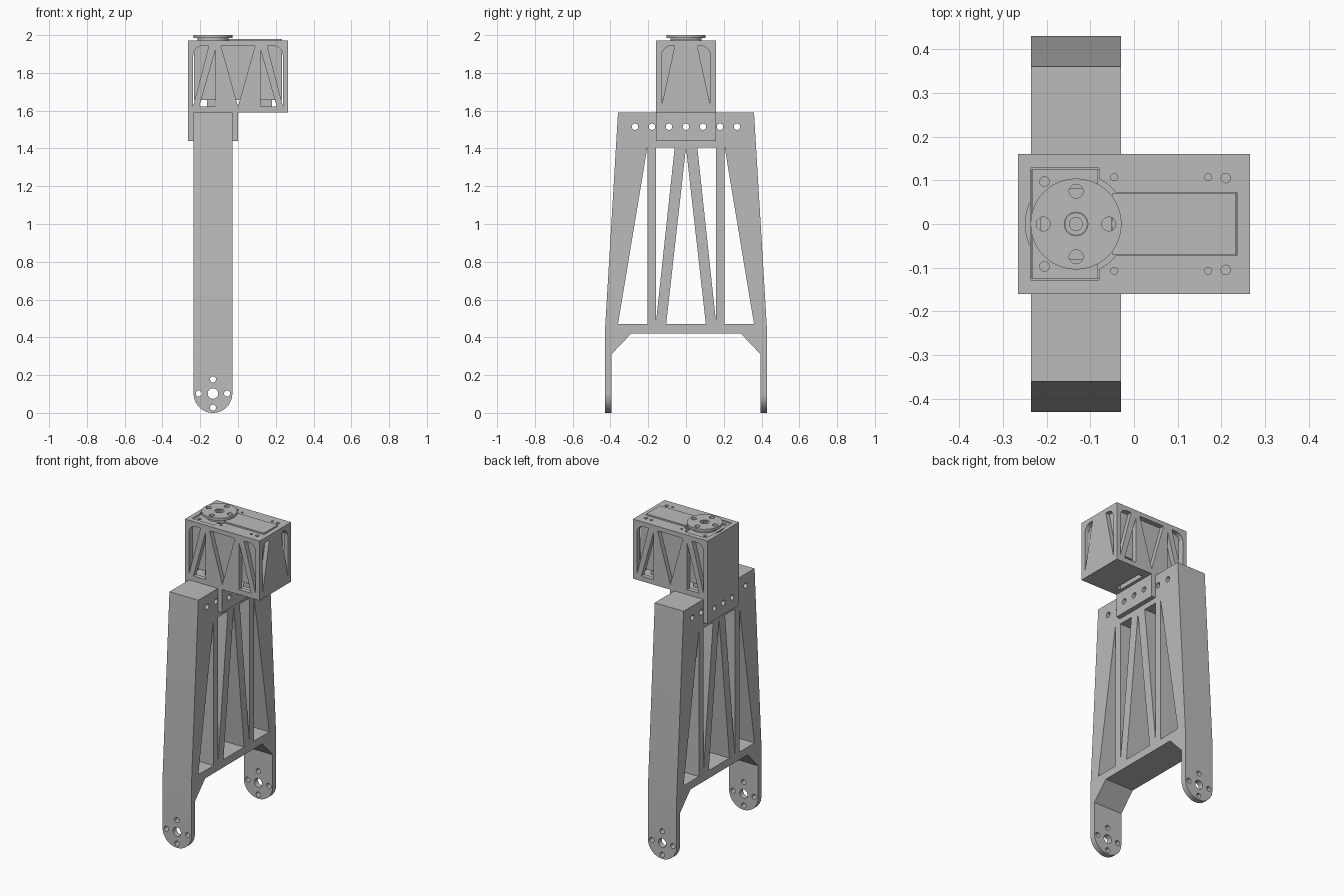
import bpy, bmesh, math

if "Cube" in bpy.data.objects:
    bpy.data.objects.remove(bpy.data.objects["Cube"], do_unlink=True)

grey = bpy.data.materials.new("plain_grey")
grey.use_nodes = True
grey.diffuse_color = (0.5, 0.5, 0.5, 1)
grey.node_tree.nodes["Principled BSDF"].inputs["Base Color"].default_value = (0.5, 0.5, 0.5, 1)

AXES = {"x": lambda u, v, d: (d, u, v),
        "y": lambda u, v, d: (u, d, v),
        "z": lambda u, v, d: (u, v, d)}


def prisms(name, outlines, axis, lo, hi):
    """Extrude one or more flat outlines along an axis."""
    bm = bmesh.new()
    place = AXES[axis]
    for pts in outlines:
        low = [bm.verts.new(place(u, v, lo)) for u, v in pts]
        high = [bm.verts.new(place(u, v, hi)) for u, v in pts]
        bm.faces.new(low)
        bm.faces.new(high)
        for i in range(len(pts)):
            j = (i + 1) % len(pts)
            bm.faces.new((low[i], low[j], high[j], high[i]))
    bmesh.ops.recalc_face_normals(bm, faces=bm.faces)
    mesh = bpy.data.meshes.new(name)
    bm.to_mesh(mesh)
    bm.free()
    mesh.materials.append(grey)
    ob = bpy.data.objects.new(name, mesh)
    bpy.context.collection.objects.link(ob)
    return ob


def arc(u, v, r, start=0, end=360, n=32):
    count = n if end - start == 360 else n + 1
    angles = [math.radians(start + (end - start) * i / n) for i in range(count)]
    return [(u + r * math.cos(a), v + r * math.sin(a)) for a in angles]


def rect(u0, u1, v0, v1):
    return [(u0, v0), (u1, v0), (u1, v1), (u0, v1)]


def flip(pts, centre=0):
    return [(2 * centre - u, v) for u, v in pts]


def both(*outlines):
    return [o for p in outlines for o in (p, flip(p))]


def cut(ob, outlines, axis, lo, hi, mode="DIFFERENCE"):
    tool = prisms("cutter", outlines, axis, lo, hi)
    tool.hide_render = True
    mod = ob.modifiers.new("cut", "BOOLEAN")
    mod.operation, mod.solver, mod.object = mode, "EXACT", tool
    bpy.context.view_layer.objects.active = ob
    bpy.ops.object.modifier_apply(modifier=mod.name)
    bpy.data.objects.remove(tool, do_unlink=True)


CX = -0.1325          # centre line of the leg frame and the horn
HALF = 0.1025         # half width of the frame

# Leg frame: side profile, rounded feet, truss windows
half_profile = [(0.36, 1.59), (0.43, 0.42), (0.43, -0.05), (0.395, -0.05),
                (0.395, 0.31), (0.29, 0.42)]
frame = prisms("leg_frame", [half_profile + flip(half_profile)[::-1]],
               "x", CX - 0.2, CX + 0.2)
cut(frame, [[(CX + HALF, 1.7), (CX - HALF, 1.7)]
            + arc(CX, HALF, HALF, 180, 360)], "y", -1, 1, "INTERSECT")
windows = both([(0.36, 0.47), (0.205, 0.47), (0.205, 1.405)],
               [(0.16, 0.47), (0.16, 1.405), (0.06, 1.405)])
windows.append([(-0.105, 0.47), (0.105, 0.47), (0, 1.405)])
cut(frame, windows, "x", -1, 1)
bolt_row = [arc(0.09 * i, 1.515, 0.017, n=20) for i in range(-3, 4)]
cut(frame, bolt_row, "x", -1, 1)
foot_holes = [arc(CX, HALF, 0.028)]
for du, dv in ((1, 0), (-1, 0), (0, 1), (0, -1)):
    foot_holes.append(arc(CX + 0.075 * du, HALF + 0.075 * dv, 0.016, n=20))
cut(frame, foot_holes, "y", -1, 1)

# Servo housing with its two mounting tabs
W, D, TOP = 0.265, 0.16, 1.972
housing = prisms("servo_housing", [[
    (-W, 1.44), (CX - HALF, 1.44), (CX - HALF, 1.59), (CX + HALF, 1.59),
    (CX + HALF, 1.44), (0, 1.44), (0, 1.59), (W, 1.59), (W, TOP), (-W, TOP)]],
    "y", -D, D)
cut(housing, [rect(-0.237, 0.237, -0.13, 0.13)], "z", 1.618, 1.947)
cut(housing, bolt_row[2:5], "x", -1, 1)

# Long side windows, cut through both walls
corner = [(-0.237, 1.625), (-0.155, 1.943)] + arc(-0.187, 1.893, 0.05, 90, 180, 10)
side = both(corner, [(-0.12, 1.92), (-0.12, 1.622), (-0.205, 1.622)])
side.append([(-0.09, 1.943), (0.09, 1.943), (0, 1.622)])
cut(housing, side, "y", -1, 1)

# End wall windows
end = [(-0.128, 1.63), (-0.06, 1.943)] + arc(-0.078, 1.893, 0.05, 90, 180, 10)
cut(housing, both(end), "x", 0.22, 0.4)

# Openings in the top plate and a slot in the floor
cut(housing, [rect(CX - HALF, -0.08, -0.128, 0.128)], "z", 1.93, 2.1)
cut(housing, [arc(CX, 0, 0.116, n=48)], "z", 1.93, 2.1)
cut(housing, [rect(-0.06, 0.235, -0.072, 0.072)], "z", 1.93, 2.1)
cut(housing, [rect(0.02, 0.05, -0.1, 0.1)], "z", 1.5, 1.63)
screws = []
for x, y, r in ((-0.045, 0.107, 0.008), (0.17, 0.107, 0.008), (0.21, 0.105, 0.011)):
    screws += [arc(x, s * y, r, n=16) for s in (1, -1)]
cut(housing, screws, "z", 1.955, 2.1)

# Servo inside the housing
body = prisms("servo_body", [rect(-0.234, 0.234, -0.126, 0.126)], "z", 1.657, 1.944)
deck = prisms("servo_deck", [rect(-0.05, 0.233, -0.07, 0.07)], "z", 1.944, 1.98)
base = prisms("servo_gear_cover", [rect(-0.232, -0.082, -0.126, 0.126)],
              "z", 1.944, 1.966)
cut(base, [arc(-0.205, s * 0.097, 0.011, n=16) for s in (1, -1)], "z", 1.955, 2.1)
prisms("servo_lower_blocks", [rect(-0.165, -0.125, -0.1, 0.1),
                              rect(0.11, 0.18, -0.1, 0.1)], "z", 1.618, 1.657)

# Round horn on the servo shaft
hub = prisms("horn_hub", [arc(CX, 0, 0.082, n=40)], "z", 1.944, 1.984)
horn = prisms("horn_disc", [arc(CX, 0, 0.104, n=48)], "z", 1.984, 2.0)
horn_holes = [arc(CX, 0, 0.027)]
for du, dv in ((1, 0), (-1, 0), (0, 1), (0, -1)):
    horn_holes.append(arc(CX + 0.075 * du, 0.075 * dv, 0.016, n=20))
cut(horn, horn_holes, "z", 1.9, 2.1)
screw = prisms("horn_screw", [arc(CX, 0, 0.026)], "z", 1.984, 1.994)
cut(screw, [arc(CX, 0, 0.015, n=20)], "z", 1.986, 2.1)

# Smooth the curved walls, keep the edges sharp
bpy.ops.object.select_all(action="DESELECT")
for ob in (frame, housing, base, hub, horn, screw):
    ob.select_set(True)
bpy.context.view_layer.objects.active = frame
bpy.ops.object.shade_smooth_by_angle(angle=math.radians(25))
